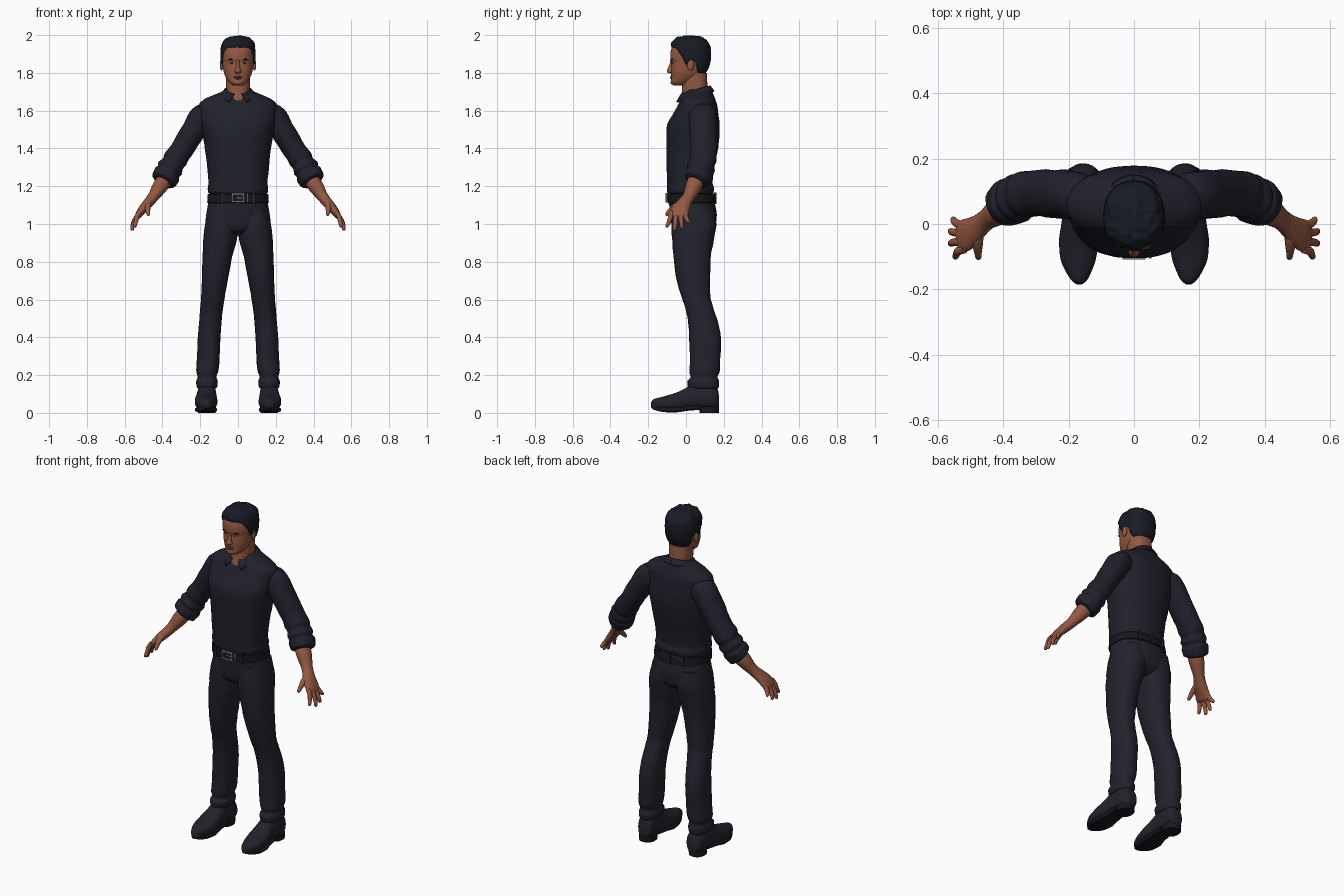
import bpy, bmesh, math
from mathutils import Vector, noise


def material(name, rgb):
    m = bpy.data.materials.new(name)
    m.diffuse_color = (*rgb, 1)
    return m


SHIRT = material("navy_shirt", (.014, .015, .024))
PANTS = material("navy_trousers", (.016, .016, .026))
SKIN = material("brown_skin", (.30, .098, .052))
LIP = material("lip", (.20, .06, .04))
HAIR = material("black_hair", (.009, .011, .018))
BLACK = material("black_leather", (.009, .009, .012))
STEEL = material("steel", (.22, .22, .22))
WHITE = material("eye_white", (.42, .36, .33))


def finish(name, bm, mat, mirror=False):
    bmesh.ops.recalc_face_normals(bm, faces=bm.faces)
    me = bpy.data.meshes.new(name)
    bm.to_mesh(me)
    bm.free()
    me.materials.append(mat)
    for p in me.polygons:
        p.use_smooth = True
    me.set_sharp_from_angle(angle=math.radians(50))
    ob = bpy.data.objects.new(name, me)
    bpy.context.collection.objects.link(ob)
    if mirror:
        ob.modifiers.new("Mirror", 'MIRROR').use_mirror_merge = False
    return ob


def smooth_rows(rows, n):
    """Monotone cubic interpolation between section rows."""
    d = [[b - a for a, b in zip(r, s)] for r, s in zip(rows, rows[1:])]
    mid = [[2*a*b/(a+b) if a*b > 0 else 0 for a, b in zip(p, q)] for p, q in zip(d, d[1:])]
    m = [d[0]] + mid + [d[-1]]
    out = []
    for i in range(len(rows) - 1):
        for k in range(n):
            t = k / n
            out.append([p*(1+2*t)*(1-t)**2 + q*t*t*(3-2*t) + u*t*(1-t)**2 - v*t*t*(1-t)
                        for p, q, u, v in zip(rows[i], rows[i+1], m[i], m[i+1])])
    return out + [list(rows[-1])]


def skin_rings(name, rings, mat, mirror, power, sides, wrinkle, push=None):
    """Join superellipse rings given as (centre, half-axis u, half-axis v)."""
    bm = bmesh.new()
    loops = []
    for c, u, v in rings:
        loop = []
        for k in range(sides):
            a = 2 * math.pi * k / sides
            ca, sa = math.cos(a), math.sin(a)
            off = (u * math.copysign(abs(ca)**(2/power), ca)
                   + v * math.copysign(abs(sa)**(2/power), sa))
            if wrinkle:
                off = off * (1 + wrinkle * noise.noise((c + off) * 22))
            loop.append(bm.verts.new(push(c, off) if push else c + off))
        loops.append(loop)
    for p, q in zip(loops, loops[1:]):
        for k in range(sides):
            j = (k + 1) % sides
            bm.faces.new((p[k], p[j], q[j], q[k]))
    bm.faces.new(loops[0])
    bm.faces.new(loops[-1])
    return finish(name, bm, mat, mirror)


def loft(name, rows, mat, axis='Z', mirror=False, power=2.3, sides=32, n=4, wrinkle=0, push=None):
    """Rows: (position on axis, low/high on first cross axis, low/high on second)."""
    rings = []
    for h, a0, a1, b0, b1 in smooth_rows(rows, n):
        a, b, ra, rb = (a0+a1)/2, (b0+b1)/2, (a1-a0)/2, (b1-b0)/2
        if axis == 'Z':
            rings.append((Vector((a, b, h)), Vector((ra, 0, 0)), Vector((0, rb, 0))))
        else:
            rings.append((Vector((a, h, b)), Vector((ra, 0, 0)), Vector((0, 0, rb))))
    return skin_rings(name, rings, mat, mirror, power, sides, wrinkle, push)


def limb(name, rows, mat, sides=24, n=4, wrinkle=0, guide=(0, 1, 0)):
    """Rows: x, y, z, radius along the guide, radius across it."""
    rs = smooth_rows(rows, n)
    pts = [Vector(r[:3]) for r in rs]
    rings = []
    for i, r in enumerate(rs):
        t = (pts[min(i+1, len(pts)-1)] - pts[max(i-1, 0)]).normalized()
        g = Vector(guide)
        u = (g - t * g.dot(t)).normalized()
        rings.append((pts[i], u * r[3], t.cross(u) * r[4]))
    return skin_rings(name, rings, mat, True, 2.1, sides, wrinkle)


def ball(name, loc, size, mat, mirror=False):
    bm = bmesh.new()
    bmesh.ops.create_uvsphere(bm, u_segments=16, v_segments=10, radius=1)
    for v in bm.verts:
        v.co = Vector([a*b + c for a, b, c in zip(v.co, size, loc)])
    return finish(name, bm, mat, mirror)


def boxes(name, items, mat):
    bm = bmesh.new()
    for loc, size in items:
        for v in bmesh.ops.create_cube(bm, size=1)['verts']:
            v.co = Vector([a*b + c for a, b, c in zip(v.co, size, loc)])
    return finish(name, bm, mat)


def sym(rows):
    return [(z, -w, w, f, b) for z, f, b, w in rows]


# Shirt body
loft("shirt_body", sym([
    (1.16, -.094, .14, .15), (1.17, -.10, .147, .158), (1.19, -.101, .149, .16),
    (1.22, -.101, .141, .157), (1.30, -.103, .15, .163), (1.40, -.104, .17, .175),
    (1.48, -.105, .178, .188), (1.53, -.098, .178, .195), (1.58, -.07, .172, .202),
    (1.63, -.042, .165, .205), (1.66, -.028, .155, .178), (1.68, -.018, .147, .135),
    (1.70, -.008, .14, .088), (1.712, .0, .13, .07)]), SHIRT, sides=48, wrinkle=.012)

# Rolled sleeves
limb("sleeve", [
    (.12, .085, 1.60, .05, .05), (.18, .088, 1.57, .075, .07), (.235, .092, 1.495, .073, .064),
    (.30, .095, 1.39, .07, .06), (.33, .09, 1.345, .072, .064), (.343, .085, 1.322, .067, .059),
    (.357, .08, 1.297, .074, .069), (.367, .074, 1.277, .068, .062), (.375, .07, 1.262, .072, .07),
    (.392, .058, 1.232, .069, .067), (.398, .053, 1.222, .05, .05)],
    SHIRT, sides=32, wrinkle=.07)

# Collar wings folded around the neck
bm = bmesh.new()
grid = []
for i in range(25):
    t = 16 + 164 * i / 24
    f = max(0, 1 - (t - 16) / 45)
    row = []
    for k in range(4):
        s = k / 3
        a = math.radians(t + 16 * f * s)
        rx, ry = .07 + .022 * s, .076 + (.022 + .018 * f) * s
        z = 1.688 + .022 * (1 - math.cos(math.radians(t))) - s * (.03 + .015 * f)
        row.append(bm.verts.new((rx * math.sin(a), .05 - ry * math.cos(a), z)))
    grid.append(row)
for p, q in zip(grid, grid[1:]):
    for k in range(3):
        bm.faces.new((p[k], p[k+1], q[k+1], q[k]))
collar = finish("collar", bm, SHIRT, True)
sol = collar.modifiers.new("Thickness", 'SOLIDIFY')
sol.thickness, sol.offset = .007, 0

# Trousers
loft("trouser_seat", sym([
    (1.16, -.094, .144, .152), (1.10, -.089, .155, .16), (1.05, -.083, .163, .168),
    (1.0, -.077, .158, .173), (.965, -.06, .14, .15), (.94, -.02, .10, .08)]),
    PANTS, sides=40)
loft("trouser_leg", [
    (1.08, .02, .155, -.07, .15), (1.0, .0, .174, -.077, .16), (.92, .006, .184, -.073, .148),
    (.85, .025, .187, -.068, .135), (.75, .045, .19, -.058, .128), (.63, .068, .194, -.03, .128),
    (.55, .08, .2, -.003, .147), (.47, .088, .207, .013, .172), (.38, .094, .214, .018, .185),
    (.28, .098, .218, .02, .181), (.22, .105, .221, .018, .178), (.19, .113, .214, .024, .168),
    (.165, .107, .222, .006, .177), (.135, .112, .218, .012, .172), (.128, .12, .21, .02, .165)],
    PANTS, mirror=True, wrinkle=.03)

# Belt, loops and buckle
loft("belt", sym([(1.112, -.095, .155, .159), (1.114, -.101, .159, .163),
                  (1.158, -.102, .152, .16), (1.16, -.096, .148, .155)]),
     BLACK, sides=48, n=2)
boxes("belt_loops", [((x, y, 1.137), (.014, .012, .06)) for x, y in
                     [(-.085, -.087), (.085, -.087), (-.08, .14), (.08, .14), (0, .155)]], PANTS)
boxes("buckle", [((s*.031, -.103, 1.138), (.008, .012, .05)) for s in (-1, 1)]
      + [((0, -.103, 1.138 + s*.021), (.07, .012, .008)) for s in (-1, 1)]
      + [((.012, -.105, 1.138), (.036, .008, .006)), ((.05, -.099, 1.138), (.007, .012, .05))], STEEL)

# Shoes with soles and heels
loft("shoe", [
    (.176, .135, .185, .03, .08), (.168, .122, .20, .022, .125), (.13, .115, .215, .02, .155),
    (.06, .115, .216, .022, .16), (.0, .112, .222, .017, .132), (-.05, .109, .229, .012, .108),
    (-.10, .115, .226, .011, .092), (-.15, .132, .206, .014, .079), (-.175, .146, .188, .02, .07),
    (-.185, .16, .175, .03, .055)], PANTS, axis='Y', mirror=True)
loft("sole", [
    (.08, .122, .208, .017, .045), (.0, .116, .217, .01, .035), (-.05, .111, .227, .003, .03),
    (-.10, .117, .224, .003, .03), (-.15, .134, .204, .01, .035), (-.178, .153, .182, .02, .038)],
    BLACK, axis='Y', mirror=True, power=4)
loft("heel", [(.0, .12, .211, .072, .174), (.035, .118, .213, .07, .176)],
     BLACK, mirror=True, n=1)

# Forearm and hand
limb("forearm", [
    (.36, .07, 1.275, .04, .04), (.405, .045, 1.21, .044, .041), (.452, .012, 1.14, .032, .029),
    (.485, -.015, 1.10, .04, .026), (.515, -.034, 1.065, .05, .021), (.53, -.041, 1.042, .047, .016),
    (.535, -.043, 1.033, .035, .01)], SKIN)
fingers = {"index_finger": (-.078, .546, -.10, .982), "middle_finger": (-.053, .56, -.06, .965),
           "ring_finger": (-.028, .56, -.022, .975), "little_finger": (-.004, .552, .014, 1.005)}
for name, (ky, tx, ty, tz) in fingers.items():
    limb(name, [(.518, ky, 1.066, .012, .012), (.536, ky*.8 + ty*.2, 1.038, .013, .013),
                (tx-.004, ky*.4 + ty*.6, tz*.6 + .418, .011, .011),
                (tx, ty, tz+.006, .009, .009), (tx, ty, tz, .004, .004)], SKIN, sides=12, n=3)
limb("thumb", [(.475, -.015, 1.115, .018, .018), (.478, -.055, 1.095, .017, .016),
               (.477, -.085, 1.07, .012, .013), (.475, -.102, 1.05, .009, .009),
               (.474, -.106, 1.044, .004, .004)], SKIN, sides=12, guide=(1, 0, 0))

# Neck and head
loft("neck", sym([(1.62, -.034, .10, .05), (1.66, -.031, .11, .056), (1.70, -.022, .114, .06),
                  (1.74, -.02, .113, .063), (1.80, -.02, .11, .064)]), SKIN)
head = sym([
    (1.732, -.062, -.01, .02), (1.738, -.073, .01, .034), (1.752, -.08, .04, .05),
    (1.775, -.078, .07, .064), (1.80, -.079, .093, .074), (1.83, -.078, .112, .080),
    (1.855, -.076, .12, .083), (1.875, -.083, .123, .084), (1.90, -.083, .124, .085),
    (1.94, -.074, .119, .082), (1.968, -.058, .10, .068), (1.982, -.04, .07, .045),
    (1.987, -.01, .035, .015)])
loft("head", head, SKIN, sides=40)

# Hair swells from the scalp above the hairline and hides beneath it
LINE = [(-.2, 1.932), (-.055, 1.932), (-.02, 1.885), (.0, 1.842), (.018, 1.842), (.03, 1.868),
        (.05, 1.86), (.06, 1.81), (.08, 1.785), (.3, 1.785)]


def hair_push(c, off):
    p = c + off
    for (y0, z0), (y1, z1) in zip(LINE, LINE[1:]):
        if y0 <= p.y <= y1:
            line = z0 + (z1 - z0) * (p.y - y0) / (y1 - y0)
    amount = max(-.006, min(.009, (p.z - line) * .6))
    if amount > 0 and p.z > 1.92:
        amount += .006 * noise.noise(p * 45)
    return p + (p - Vector((0, .02, 1.88))).normalized() * amount


loft("hair", head, HAIR, sides=72, n=6, push=hair_push)

# Facial features
loft("nose", sym([(1.872, -.083, -.06, .008), (1.85, -.086, -.06, .009), (1.825, -.096, -.06, .012),
                  (1.81, -.102, -.06, .018), (1.802, -.098, -.06, .016), (1.798, -.088, -.06, .01)]),
     SKIN, sides=16, power=2)
ball("ear", (.087, .024, 1.842), (.009, .018, .03), SKIN, True)
ball("eye", (.032, -.0685, 1.853), (.013, .006, .005), WHITE, True)
ball("iris", (.032, -.0715, 1.853), (.005, .0045, .005), BLACK, True)
ball("eyebrow", (.034, -.0735, 1.872), (.02, .006, .0035), HAIR, True)
ball("upper_lip", (0, -.076, 1.779), (.024, .008, .004), LIP)
ball("lower_lip", (0, -.076, 1.771), (.02, .009, .005), LIP)
ball("chin", (0, -.068, 1.75), (.022, .014, .013), SKIN)
